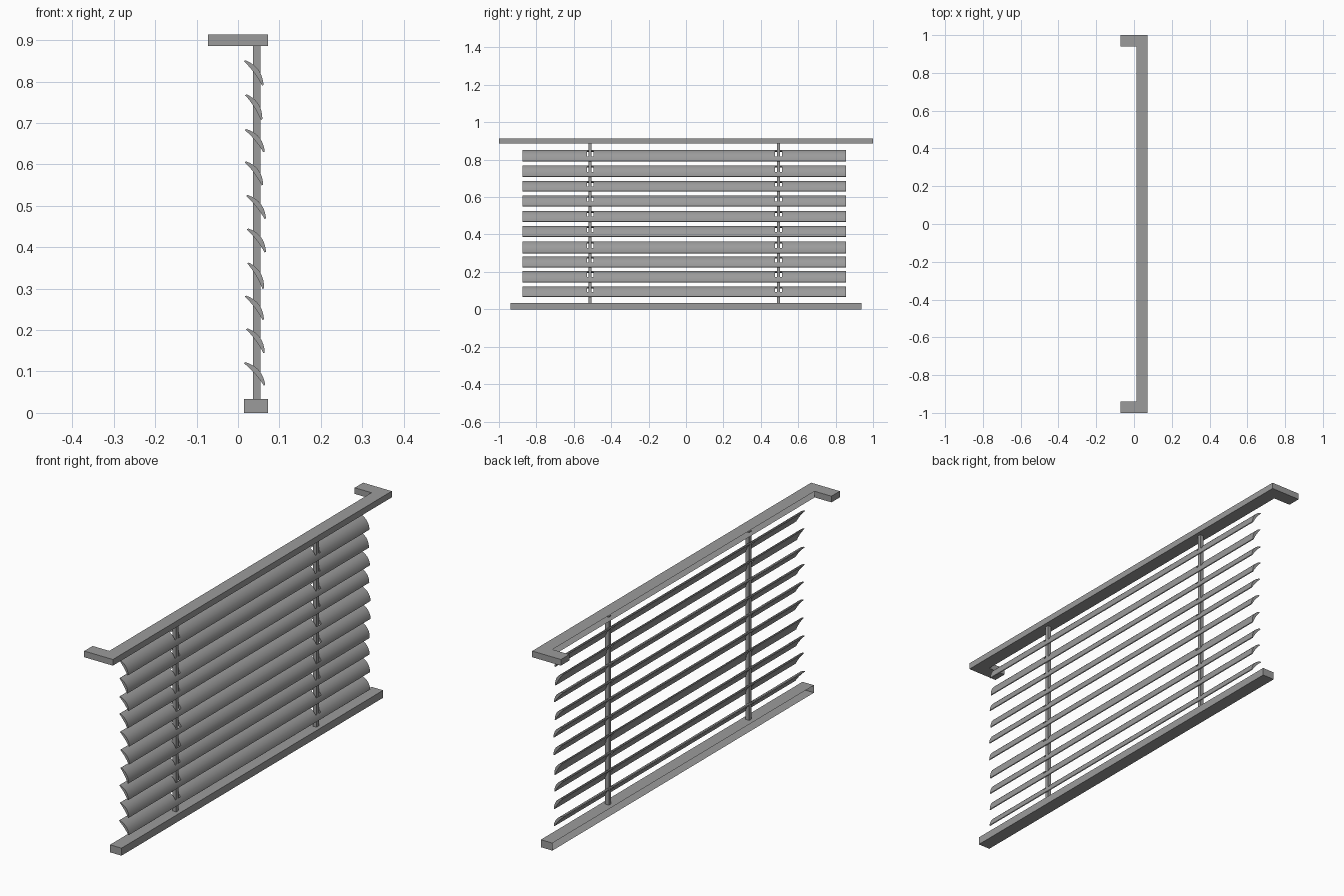
import bpy, bmesh, math
from mathutils import Vector

if "Cube" in bpy.data.objects:
    bpy.data.objects.remove(bpy.data.objects["Cube"])

grey = bpy.data.materials.new("dark_grey")
grey.diffuse_color = (0.33, 0.33, 0.33, 1)
grey.use_nodes = True
grey.node_tree.nodes["Principled BSDF"].inputs["Base Color"].default_value = grey.diffuse_color


def finish(name, bm, smooth=False):
    me = bpy.data.meshes.new(name)
    bm.to_mesh(me)
    bm.free()
    me.materials.append(grey)
    ob = bpy.data.objects.new(name, me)
    bpy.context.collection.objects.link(ob)
    if smooth:
        bpy.ops.object.select_all(action='DESELECT')
        ob.select_set(True)
        bpy.context.view_layer.objects.active = ob
        bpy.ops.object.shade_smooth_by_angle(angle=math.radians(35))


def prism(name, outline, z0, z1, open_x=None):
    """Extrude an xy outline from z0 to z1; optionally leave the long side at x = open_x open."""
    bm = bmesh.new()
    face = bm.faces.new([bm.verts.new((x, y, z0)) for x, y in outline])
    top = bmesh.ops.extrude_face_region(bm, geom=[face], use_keep_orig=True)['geom']
    bmesh.ops.translate(bm, vec=(0, 0, z1 - z0),
                        verts=[v for v in top if isinstance(v, bmesh.types.BMVert)])
    bmesh.ops.recalc_face_normals(bm, faces=bm.faces)
    if open_x is not None:
        gone = [f for f in bm.faces if all(abs(v.co.x - open_x) < 1e-5 for v in f.verts)]
        bmesh.ops.delete(bm, geom=gone, context='FACES')
    finish(name, bm)


def rect(x0, x1, y0, y1):
    return [(x0, y0), (x1, y0), (x1, y1), (x0, y1)]


CORDS = (-0.512, 0.494)

# Head rail with returns to the wall, open along its hidden inner side
prism("head_rail", [(-0.072, -1), (0.072, -1), (0.072, 1), (-0.072, 1),
                    (-0.072, 0.94), (0.012, 0.94), (0.012, -0.94), (-0.072, -0.94)],
      0.886, 0.914, open_x=0.012)

# Bottom rail, open at the back
prism("bottom_rail", rect(0.014, 0.072, -0.938, 0.938), 0, 0.034, open_x=0.014)

# Lift cords running through the slats
for i, y in enumerate(CORDS):
    prism(f"cord_{i + 1}", rect(0.036, 0.054, y - 0.008, y + 0.008), 0.03, 0.89)


def slat(name, x0, z0, x1, z1):
    """Curved tapering slat with two cord slots."""
    n, h0, h1 = 12, 2, 8              # profile steps, slot range
    a, b = Vector((x0, z0)), Vector((x1, z1))
    d = b - a
    nrm = Vector((-d.y, d.x)).normalized()
    ys = [-0.875] + [c + s for c in CORDS for s in (-0.018, 0.018)] + [0.855]
    bm = bmesh.new()

    def row(y, bulge, edge):
        out = []
        for i in range(n + 1):
            t = i / n
            p = a + d * t + nrm * (edge + bulge * 4 * t * (1 - t))
            out.append(bm.verts.new((p.x, y, p.y)))
        return out

    def quad(*v):
        bm.faces.new(v)

    up = [row(y, 0.0115, 0.002) for y in ys]
    lo = [row(y, 0.003, -0.002) for y in ys]
    for j in range(len(ys) - 1):
        slot = j in (1, 3)
        for i in range(n):
            if slot and h0 <= i < h1:
                for k in (j, j + 1):  # slot side walls
                    quad(up[k][i], up[k][i + 1], lo[k][i + 1], lo[k][i])
                continue
            for s in (up, lo):
                quad(s[j][i], s[j][i + 1], s[j + 1][i + 1], s[j + 1][i])
        for i in (0, n) + ((h0, h1) if slot else ()):
            quad(up[j][i], up[j + 1][i], lo[j + 1][i], lo[j][i])
    for k in (0, -1):                 # slat ends
        for i in range(n):
            quad(up[k][i], up[k][i + 1], lo[k][i + 1], lo[k][i])
    bmesh.ops.recalc_face_normals(bm, faces=bm.faces)
    finish(name, bm, True)


# Slats, each hanging at a slightly different tilt: top edge to bottom edge
TILTS = [(0.016, 0.850, 0.060, 0.791), (0.019, 0.768, 0.057, 0.708),
         (0.018, 0.684, 0.063, 0.630), (0.018, 0.606, 0.059, 0.550),
         (0.021, 0.525, 0.066, 0.469), (0.023, 0.444, 0.066, 0.388),
         (0.024, 0.362, 0.061, 0.300), (0.018, 0.282, 0.061, 0.225),
         (0.021, 0.203, 0.063, 0.145), (0.016, 0.121, 0.064, 0.067)]
for i, t in enumerate(TILTS):
    slat(f"slat_{i + 1}", *t)
